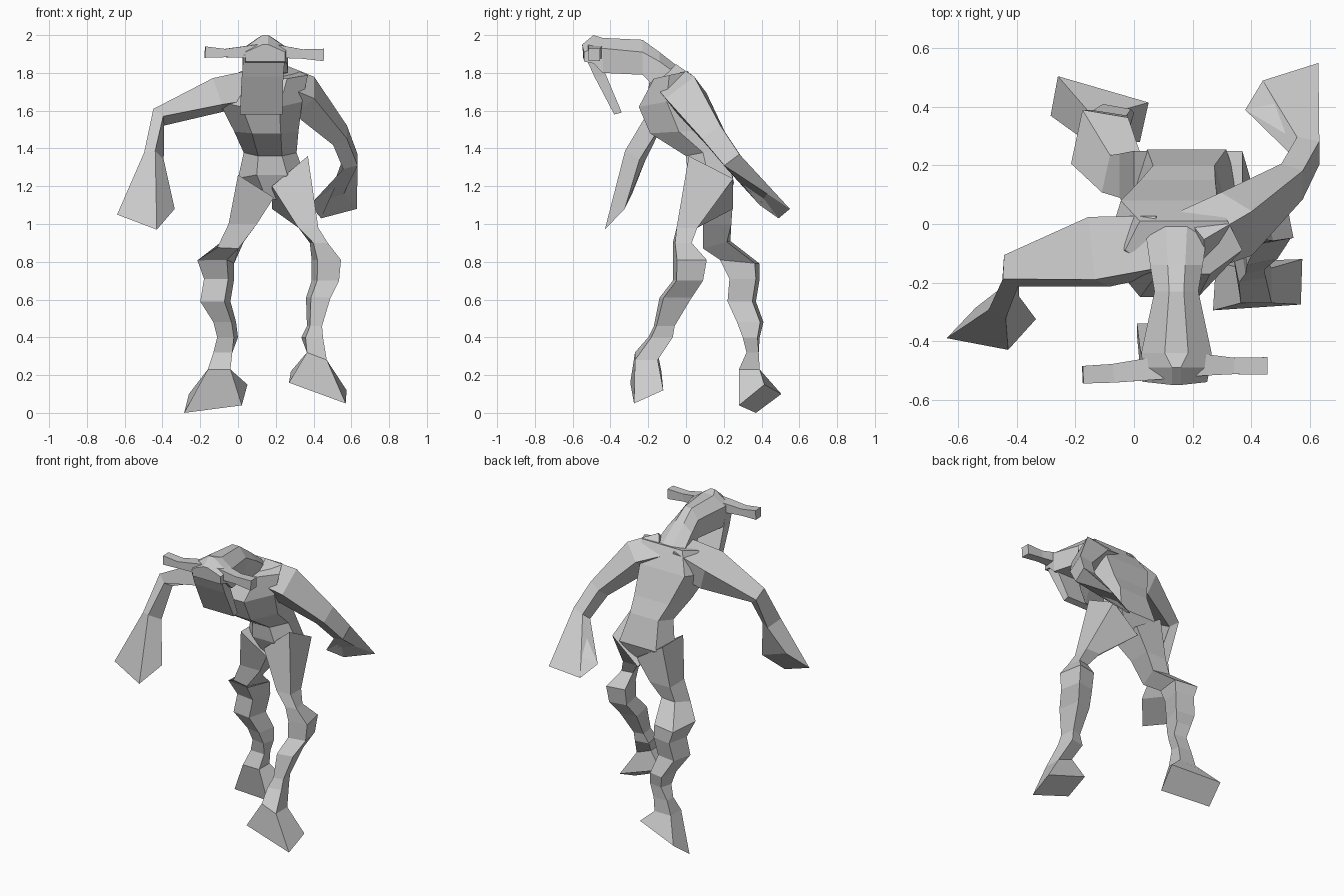
import bpy
import bmesh
from mathutils import Vector

if "Cube" in bpy.data.objects:
    bpy.data.objects.remove(bpy.data.objects["Cube"], do_unlink=True)

grey = bpy.data.materials.new("plain_grey")
grey.use_nodes = True
tone = (0.6, 0.6, 0.6, 1)
grey.diffuse_color = tone
grey.node_tree.nodes["Principled BSDF"].inputs["Base Color"].default_value = tone


def aligned(ring, previous):
    """Reorder a ring so its corners follow those of the previous ring."""
    n = len(ring)
    centre, old = sum(ring, Vector()) / n, sum(previous, Vector()) / n
    orders = []
    for points in (ring, ring[::-1]):
        orders += [points[i:] + points[:i] for i in range(n)]
    return min(orders, key=lambda o: sum(
        ((a - centre) - (b - old)).length_squared for a, b in zip(o, previous)))


def loft(name, rings):
    """Skin a closed, flat shaded body over a list of rings."""
    bm = bmesh.new()
    last, loops = None, []
    for ring in rings:
        ring = [Vector(p) for p in ring]
        last = aligned(ring, last) if last else ring
        loops.append([bm.verts.new(p) for p in last])
    for a, b in zip(loops, loops[1:]):
        for i in range(len(a)):
            j = (i + 1) % len(a)
            bm.faces.new((a[i], a[j], b[j], b[i]))
    bm.faces.new(loops[0])
    bm.faces.new(loops[-1])
    bmesh.ops.recalc_face_normals(bm, faces=bm.faces)
    mesh = bpy.data.meshes.new(name)
    bm.to_mesh(mesh)
    bm.free()
    mesh.materials.append(grey)
    obj = bpy.data.objects.new(name, mesh)
    bpy.context.collection.objects.link(obj)
    return obj


BOX = [(-1, -1), (1, -1), (1, 1), (-1, 1)]
SKEW = [(-1, -.75), (.6, -1), (1, .75), (-.6, 1)]
MIRRORED_SKEW = [(-u, v) for u, v in SKEW]
CHEST = [(-1, -.1), (-.45, -1), (.45, -1), (1, -.1), (.75, 1), (-.75, 1)]


def level(x0, x1, y0, y1, z, tilt_x=0, tilt_y=0, shape=BOX):
    """Roughly horizontal ring filling an x and y range."""
    cx, cy, hx, hy = (x0 + x1) / 2, (y0 + y1) / 2, (x1 - x0) / 2, (y1 - y0) / 2
    return [(cx + u * hx, cy + v * hy, z + u * tilt_x + v * tilt_y) for u, v in shape]


def tube(path, ref):
    """Square rings standing across a path of (x, y, z, half width, half depth)."""
    spots = [Vector(p[:3]) for p in path]
    rings = []
    for i, (c, p) in enumerate(zip(spots, path)):
        t = (spots[min(i + 1, len(spots) - 1)] - spots[max(i - 1, 0)]).normalized()
        ref_v = Vector(ref)
        side = (ref_v - t * ref_v.dot(t)).normalized()
        up = t.cross(side)
        rings.append([c + side * u * p[3] + up * v * p[4] for u, v in BOX])
    return rings


# Torso, from crotch to shoulders
loft("torso", [level(*r, shape=CHEST) for r in (
    (.11, .26, .07, .22, 1.13),
    (.0, .36, .01, .255, 1.24, 0, -.02),
    (.03, .31, .0, .2, 1.38, 0, .02),
    (-.02, .32, -.19, .15, 1.49, 0, .01),
    (-.1, .34, -.25, .08, 1.65, 0, .03),
    (-.03, .37, -.17, .01, 1.79, 0, .02))])

# Neck and ridged head, running forward
loft("head", [[(.145 - w, y, low), (.145 - w, y, side), (.145 - w / 3, y, top),
               (.145 + w / 3, y, top), (.145 + w, y, side), (.145 + w, y, low)]
              for y, w, low, side, top in (
    (.0, .11, 1.68, 1.76, 1.8),
    (-.14, .09, 1.7, 1.86, 1.91),
    (-.23, .075, 1.79, 1.91, 1.975),
    (-.44, .12, 1.8, 1.93, 1.985))]
    + [[(.03, -.49, 1.85), (.03, -.49, 1.93), (.13, -.49, 2),
        (.16, -.49, 2), (.26, -.49, 1.93), (.26, -.49, 1.85)],
       [(.04, -.54, 1.86), (.04, -.54, 1.91), (.13, -.55, 1.95),
        (.16, -.55, 1.95), (.25, -.54, 1.91), (.25, -.54, 1.86)]])

# Long thin face plate hanging below the head
loft("face_plate", [level(.03, .25, -.54, -.47, 1.9),
                    level(.02, .24, -.485, -.42, 1.78),
                    level(.01, .235, -.38, -.34, 1.585, 0, .005)])

# Side horns
loft("right_horn", tube([(.1, -.49, 1.915, .04, .035), (-.07, -.51, 1.905, .032, .022),
                         (-.175, -.515, 1.91, .03, .03)], (0, 1, 0)))
loft("left_horn", tube([(.2, -.48, 1.915, .04, .035), (.34, -.485, 1.9, .028, .025),
                        (.455, -.485, 1.895, .03, .033)], (0, 1, 0)))

# Arms ending in flared, flat-ended hands
loft("right_arm", tube([(.1, -.07, 1.73, .09, .08), (-.12, -.095, 1.68, .11, .075),
                        (-.42, -.16, 1.565, .048, .035),
                        (-.445, -.27, 1.36, .05, .033)], (.5, 1, 0))
     + [[(-.64, -.39, 1.05), (-.43, -.43, .97), (-.335, -.325, 1.08), (-.54, -.285, 1.16)]])
loft("left_arm", tube([(.2, -.06, 1.74, .08, .08), (.35, .0, 1.68, .075, .095),
                       (.54, .145, 1.47, .042, .06),
                       (.595, .25, 1.33, .04, .05)], (1, 0, 0))
     + [[(.63, .55, 1.08), (.44, .49, 1.03), (.38, .39, 1.1), (.56, .43, 1.16)]])

# Forward left leg and its wedge foot
loft("left_leg", [level(*r) for r in (
    (.18, .37, .015, .25, 1.22, .08, -.06),
    (.32, .425, -.05, .06, .98))]
    + [level(*r, shape=MIRRORED_SKEW) for r in (
    (.38, .475, -.07, .03, .9),
    (.39, .545, -.07, .11, .81),
    (.39, .535, -.07, .09, .7),
    (.36, .49, -.14, .03, .61),
    (.365, .445, -.17, -.06, .46),
    (.335, .45, -.2, -.07, .4))]
    + [level(.365, .47, -.27, -.15, .3, -.02),
       [(.27, -.295, .16), (.57, -.275, .05), (.575, -.12, .12), (.28, -.13, .22)]])

# Trailing right leg and its wedge foot
loft("right_leg", [level(*r) for r in (
    (.0, .19, .03, .25, 1.2, -.06),
    (-.05, .1, .09, .24, 1.0))]
    + [level(*r, shape=SKEW) for r in (
    (-.11, .03, .09, .235, .89, 0, .02),
    (-.215, -.02, .18, .39, .8, 0, -.01),
    (-.18, -.02, .23, .39, .71),
    (-.2, -.04, .22, .37, .59),
    (-.13, -.01, .27, .41, .48),
    (-.11, .0, .3, .39, .4))]
    + [level(*r) for r in (
    (-.13, -.03, .32, .385, .32),
    (-.16, -.04, .28, .39, .23))]
    + [[(-.26, .505, .1), (-.285, .37, .0), (.02, .28, .04), (.05, .415, .15)]])
